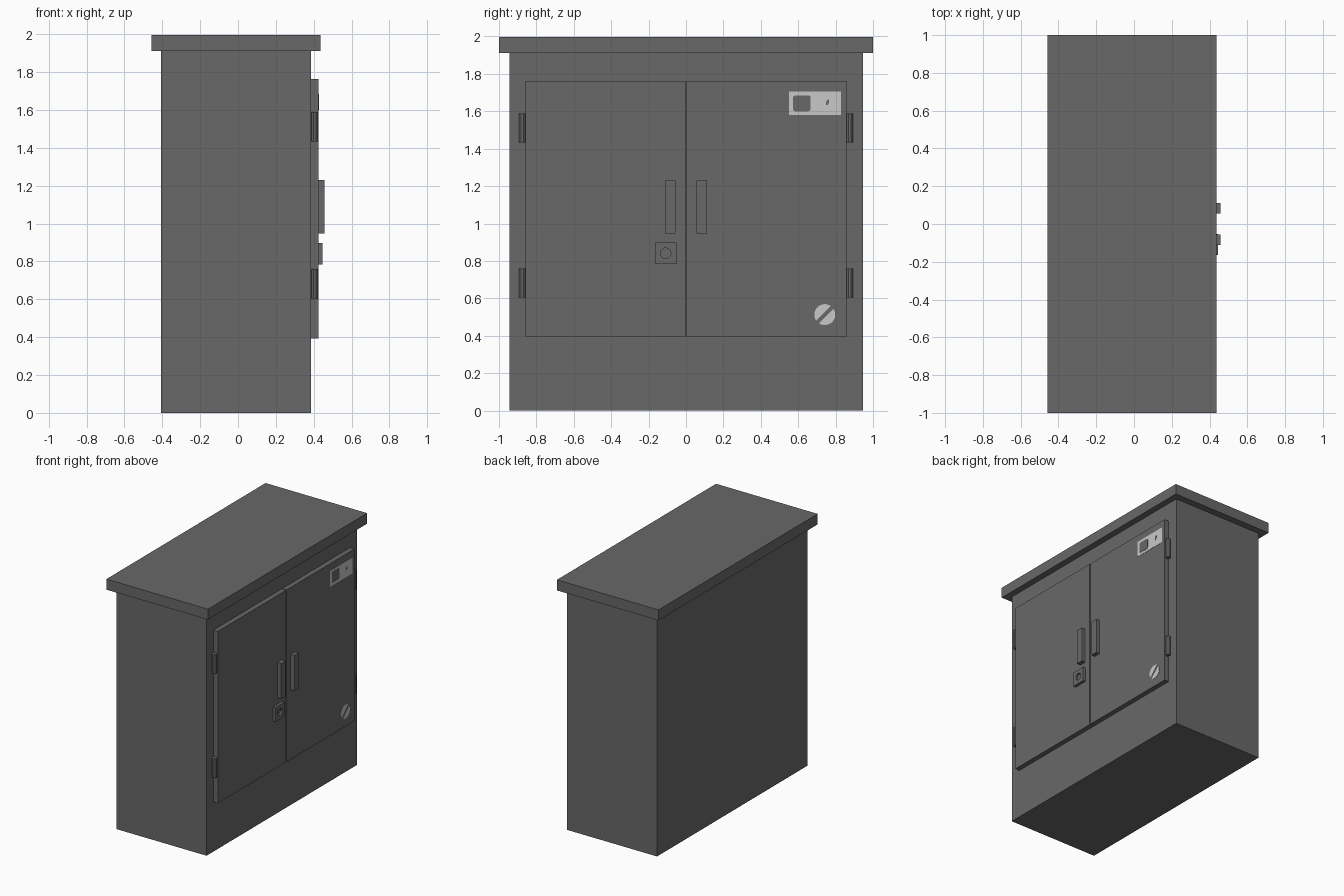
import bpy, bmesh, math

if "Cube" in bpy.data.objects:
    bpy.data.objects.remove(bpy.data.objects["Cube"])


def material(name, r, g, b):
    m = bpy.data.materials.new(name)
    m.diffuse_color = (r, g, b, 1)
    m.use_nodes = True
    m.node_tree.nodes["Principled BSDF"].inputs["Base Color"].default_value = m.diffuse_color
    return m


GREY = material("dark_grey_paint", 0.14, 0.14, 0.14)
LIGHT = material("light_label", 0.58, 0.58, 0.58)


def prism(name, pts, lo, hi, mat, axis="x"):
    """Extrude a counter-clockwise outline: (y, z) along x, or (x, y) along z."""
    def place(p, d):
        return (d, p[0], p[1]) if axis == "x" else (p[0], p[1], d)
    bm = bmesh.new()
    a = [bm.verts.new(place(p, lo)) for p in pts]
    b = [bm.verts.new(place(p, hi)) for p in pts]
    bm.faces.new(a[::-1])
    bm.faces.new(b)
    n = len(pts)
    for i in range(n):
        j = (i + 1) % n
        bm.faces.new((a[i], a[j], b[j], b[i]))
    bmesh.ops.recalc_face_normals(bm, faces=bm.faces[:])
    me = bpy.data.meshes.new(name)
    bm.to_mesh(me)
    bm.free()
    me.materials.append(mat)
    ob = bpy.data.objects.new(name, me)
    bpy.context.collection.objects.link(ob)
    return ob


def rect(u0, u1, v0, v1):
    return [(u0, v0), (u1, v0), (u1, v1), (u0, v1)]


def box(name, x, y, z, mat=GREY):
    return prism(name, rect(*y, *z), x[0], x[1], mat)


def arc(cu, cv, r, a0, a1, n, ru=1.0):
    return [(cu + ru * r * math.cos(math.radians(a0 + (a1 - a0) * i / n)),
             cv + r * math.sin(math.radians(a0 + (a1 - a0) * i / n)))
            for i in range(n + 1)]


FACE = 0.385   # cabinet front plane
DOOR = 0.424   # door front plane

# Cabinet and overhanging roof
box("cabinet_body", (-0.407, FACE), (-0.945, 0.945), (0, 1.912))
box("roof_cap", (-0.458, 0.436), (-1, 1), (1.912, 1.996))

# Doors, handles and hinges, mirrored left and right
for side, s in (("left", -1), ("right", 1)):
    def span(a, b):
        return tuple(sorted((s * a, s * b)))
    box(side + "_door", (FACE, DOOR), span(0.004, 0.858), (0.394, 1.762))
    box(side + "_handle", (DOOR, 0.457), span(0.055, 0.111), (0.948, 1.23))
    for level, z in (("lower", 0.604), ("upper", 1.434)):
        ring = arc(0.406, s * 0.875, 0.0185, 22.5, 382.5, 8)[:-1]
        prism(f"{side}_{level}_hinge", ring, z, z + 0.155, GREY, "z")

# Lock plate with round keyhole recess
lock = box("lock_plate", (DOOR, 0.446), (-0.165, -0.052), (0.783, 0.898))
cutter = prism("keyhole_cutter", arc(-0.109, 0.841, 0.028, 0, 360, 24)[:-1],
               0.430, 0.47, GREY)
cutter.hide_render = True
cutter.hide_viewport = True
cutter.display_type = 'WIRE'
mod = lock.modifiers.new("keyhole", 'BOOLEAN')
mod.operation = 'DIFFERENCE'
mod.object = cutter

# Notice label with a dark rounded window and a small mark
box("notice_label", (DOOR, DOOR + 0.002), (0.55, 0.828), (1.579, 1.706), LIGHT)
window = []
for cu, cv, a in ((0.653, 1.672, 0), (0.585, 1.672, 90),
                  (0.585, 1.613, 180), (0.653, 1.613, 270)):
    window += arc(cu, cv, 0.013, a, a + 90, 4)
prism("label_window", window, DOOR + 0.001, DOOR + 0.004, GREY)
prism("label_mark", [(0.749, 1.633), (0.757, 1.633), (0.764, 1.645),
                     (0.764, 1.664), (0.756, 1.662), (0.749, 1.65)],
      DOOR + 0.001, DOOR + 0.004, GREY)

# Round sticker split by a diagonal band
gap = math.degrees(math.asin(0.010 / 0.056))
for name, a in (("sticker_upper_half", 45), ("sticker_lower_half", 225)):
    prism(name, arc(0.742, 0.513, 0.056, a + gap, a + 180 - gap, 12),
          DOOR, DOOR + 0.002, LIGHT)
